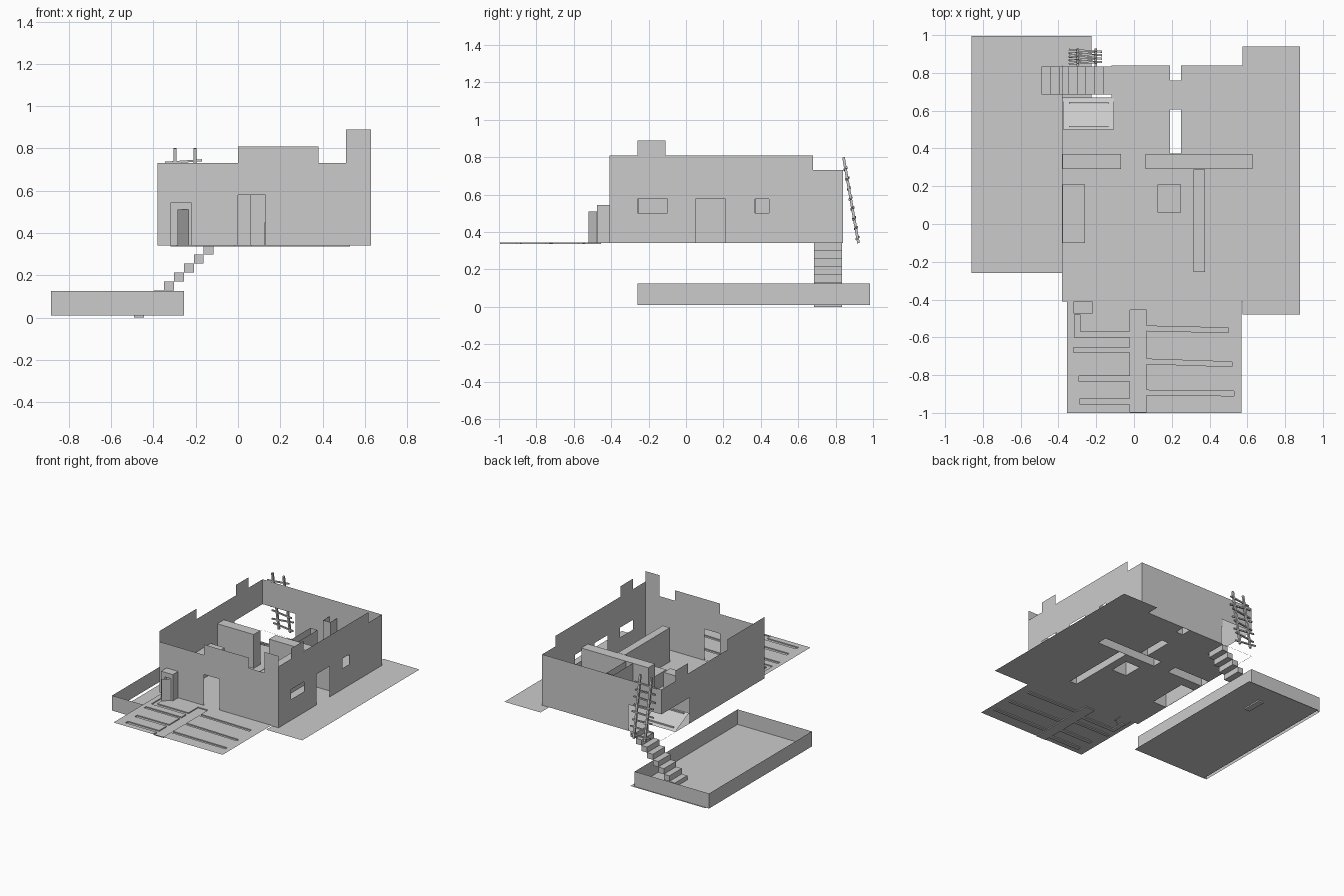
import bpy, bmesh
from mathutils import Vector

cube = bpy.data.objects.get("Cube")
if cube:
    bpy.data.objects.remove(cube, do_unlink=True)

grey = bpy.data.materials.new("plain grey")
grey.use_nodes = True
grey.diffuse_color = (0.6, 0.6, 0.6, 1)
grey.node_tree.nodes["Principled BSDF"].inputs["Base Color"].default_value = (0.6, 0.6, 0.6, 1)


def finish(name, bm):
    mesh = bpy.data.meshes.new(name)
    bm.to_mesh(mesh)
    bm.free()
    mesh.materials.append(grey)
    obj = bpy.data.objects.new(name, mesh)
    bpy.context.collection.objects.link(obj)
    return obj


def rect(x0, x1, y0, y1):
    return [(x0, y0), (x1, y0), (x1, y1), (x0, y1)]


def sheet(name, loops, place, normal):
    """Flat sheet: first loop is the outline, the rest are openings."""
    bm = bmesh.new()
    edges = []
    for loop in loops:
        verts = [bm.verts.new(place(u, v)) for u, v in loop]
        edges += [bm.edges.new((verts[i - 1], verts[i])) for i in range(len(verts))]
    bmesh.ops.triangle_fill(bm, edges=edges, use_beauty=True, normal=Vector(normal))
    for face in bm.faces:
        face.normal_update()
        if face.normal.dot(Vector(normal)) < 0:
            face.normal_flip()
    return finish(name, bm)


def prism(name, outline, z0, z1, top=True, bottom=False, closed=True):
    """Upright shell over an outline with optional caps."""
    bm = bmesh.new()
    low = [bm.verts.new((x, y, z0)) for x, y in outline]
    high = [bm.verts.new((x, y, z1)) for x, y in outline]
    count = len(outline)
    for i in range(count if closed else count - 1):
        j = (i + 1) % count
        bm.faces.new((low[i], low[j], high[j], high[i]))
    if top:
        bm.faces.new(high)
    if bottom:
        bm.faces.new(low[::-1])
    return finish(name, bm)


def rod(name, start, end, width):
    start, end = Vector(start), Vector(end)
    bm = bmesh.new()
    bmesh.ops.create_cube(bm, size=1)
    for v in bm.verts:
        v.co = Vector((v.co.x * width, v.co.y * width, v.co.z * (end - start).length))
    obj = finish(name, bm)
    obj.location = (start + end) / 2
    obj.rotation_euler = (end - start).to_track_quat("Z", "Y").to_euler()


def level(z):
    return lambda u, v: (u, v, z)


def across(y):
    return lambda u, v: (u, y, v)


def along(x):
    return lambda u, v: (x, u, v)


LEFT, RIGHT, FRONT, BACK = -0.38, 0.63, -0.41, 0.84
BASE, LOW, MID, TALL = 0.34, 0.73, 0.81, 0.89
UP = (0, 0, 1)

# Outer walls with stepped tops, doors and windows
sheet("front_wall", [[(LEFT, BASE), (0, BASE), (0, .58), (.13, .58), (.13, BASE), (RIGHT, BASE),
                      (RIGHT, TALL), (.51, TALL), (.51, LOW), (.38, LOW), (.38, MID), (0, MID),
                      (0, LOW), (LEFT, LOW)]], across(FRONT), (0, -1, 0))
sheet("window_wall", [[(FRONT, BASE), (.05, BASE), (.05, .575), (.21, .575), (.21, BASE), (BACK, BASE),
                       (BACK, LOW), (.68, LOW), (.68, MID), (-.11, MID), (-.11, TALL), (-.26, TALL),
                       (-.26, MID), (FRONT, MID)],
                      rect(-.26, -.1, .5, .575), rect(.365, .445, .5, .575)], along(RIGHT), (1, 0, 0))
sheet("stair_side_wall", [[(FRONT, BASE), (.5, BASE), (.5, .54), (BACK, .54), (BACK, LOW), (.67, LOW),
                           (.67, MID), (.52, MID), (.52, LOW), (.04, LOW), (.04, MID),
                           (FRONT, MID)]], along(LEFT), (-1, 0, 0))
sheet("back_wall", [[(-.1, BASE), (RIGHT, BASE), (RIGHT, LOW), (LEFT, LOW), (LEFT, .54), (-.1, .54)]],
      across(BACK), (0, 1, 0))

# Inner walls and furniture rise from openings in the floor
gap = .002
inner = {
    "inner_wall_short": (rect(LEFT + gap, -.07, .29, .37), .6, True),
    "inner_wall_long": (rect(.06, RIGHT - gap, .29, .37), .6, True),
    "inner_wall_front": (rect(.315, .375, -.255, .29 - gap), .6, True),
    "inner_wall_hollow": (rect(.19, .25, .37 + gap, .605), .6, False),
    "inner_wall_stub": (rect(.19, .25, .76, BACK - gap), .6, False),
    "side_bench": (rect(LEFT + gap, -.26, -.1, .21), .48, True),
    "low_table": (rect(.125, .25, .06, .21), .45, True),
}
for name, (outline, height, top) in inner.items():
    prism(name, outline, BASE, height, top)
stair_well = rect(LEFT + gap, -.12, .67, BACK - gap)
sheet("house_floor", [rect(LEFT, RIGHT, FRONT, BACK), stair_well] + [part[0] for part in inner.values()],
      level(BASE), UP)

# Raised hatch beside the stair well, with two bars
bm = bmesh.new()
bm.faces.new([bm.verts.new(p) for p in
              ((-.375, .5, .42), (-.105, .5, .42), (-.105, .665, BASE), (-.375, .665, BASE))])
finish("stair_hatch", bm)
for y, z in ((.515, .417), (.64, .357)):
    rod("hatch_bar", (-.345, y, z), (-.135, y, z), .01)

# Stairs down to the sunken yard
run, rise = .047, BASE / 8
for i in range(8):
    x, z = -.115 - run * i, BASE - rise * i
    prism("stair_step", rect(x - run, x, .685, .835), z - rise, z, bottom=True)

# Sunken yard: floor and thin border walls
sheet("yard_floor", [rect(-.86, -.225, -.26, .995)], level(.01), UP)
prism("yard_border", rect(-.885, -.255, -.26, .985), .01, .125, top=False)

# Paved strip beside the house
sheet("side_paving", [rect(.575, .88, -.48, .94)], level(BASE - gap), UP)

# Garden with branching channels
channels = [(-.02, -.995)]
for y0, y1, x in ((-.955, -.925, -.285), (-.835, -.805, -.29), (-.68, -.655, -.32)):
    channels += [(-.02, y0), (x, y0), (x, y1), (-.02, y1)]
channels += [(-.02, -.6), (-.315, -.6), (-.315, -.48), (-.285, -.48), (-.285, -.57), (-.02, -.57),
             (-.02, -.455), (.065, -.455)]
for y, x, drop in ((-.54, .5, .01), (-.715, .52, .015), (-.88, .53, .005)):
    channels += [(.065, y), (x, y - drop), (x, y - drop - .025), (.065, y - .025)]
channels.append((.065, -.995))
sheet("garden", [rect(-.355, .57, -1, FRONT), channels], level(.343), UP)
prism("garden_channels", channels[::-1], .335, .343, top=False)
sheet("channel_bed", [channels], level(.335), UP)

# Small closet by the front wall with its door ajar
prism("closet", [(-.22, -.475), (-.22, FRONT), (-.32, FRONT), (-.32, -.475)], BASE, .545, closed=False)
sheet("closet_front", [[(-.32, BASE), (-.285, BASE), (-.285, .51), (-.235, .51), (-.235, BASE),
                        (-.22, BASE), (-.22, .545), (-.32, .545)]], across(-.475), (0, -1, 0))
prism("closet_door", [(-.285, -.52), (-.235, -.475)], BASE, .51, top=False, closed=False)

# Ladder leaning on the back wall
foot, head = Vector((0, .922, BASE)), Vector((0, .842, .8))
for x in (-.298, -.203):
    side = Vector((x, 0, 0))
    rod("ladder_rail", foot + side, head + side, .014)
for i in range(8):
    middle = foot.lerp(head, .06 + .115 * i)
    tilt = .006 * (-1) ** i
    rod("ladder_rung", middle + Vector((-.345, tilt, tilt)), middle + Vector((-.17, -tilt, -tilt)), .01)
